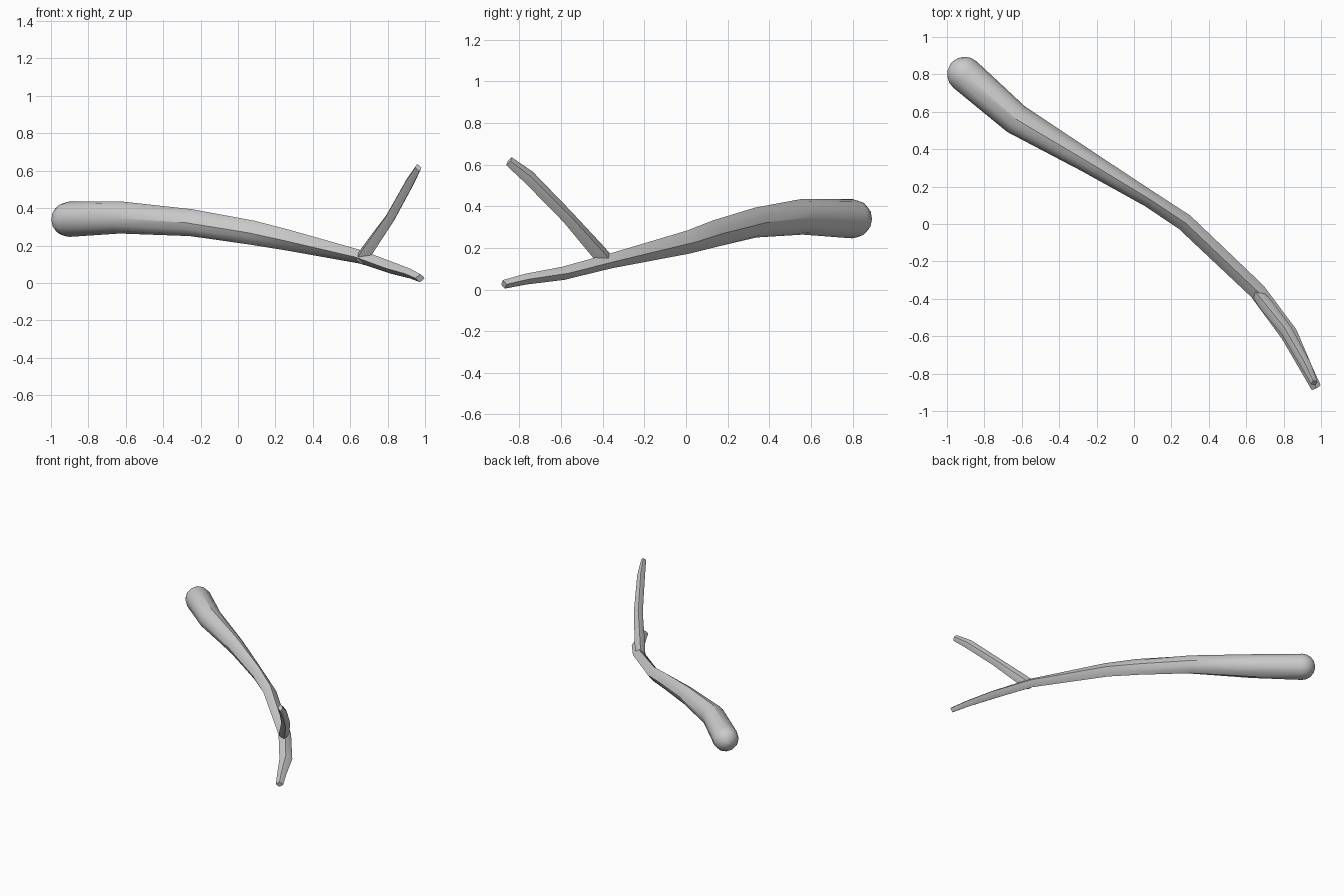
import bpy, bmesh, math
from mathutils import Vector

if "Cube" in bpy.data.objects:
    bpy.data.objects.remove(bpy.data.objects["Cube"])

SIDES = 12


def tube(name, stations):
    """Loft rings (x, y, z, half_width, half_height, facet) along a path.
    facet 0 = round section, 1 = four-sided section."""
    bm = bmesh.new()
    pts = [Vector(s[:3]) for s in stations]
    rings = []
    for i, (x, y, z, w, h, facet) in enumerate(stations):
        t = (pts[min(i + 1, len(pts) - 1)] - pts[max(i - 1, 0)]).normalized()
        side = t.cross(Vector((0, 0, 1))).normalized()
        up = side.cross(t).normalized()
        ring = []
        for k in range(SIDES):
            a = 2 * math.pi * k / SIDES
            c, s = math.cos(a), math.sin(a)
            # blend circle towards diamond
            d = 1 / (abs(c) + abs(s))
            r = 1 + (d - 1) * facet
            ring.append(bm.verts.new(pts[i] + side * (c * r * w) + up * (s * r * h)))
        rings.append(ring)
    for a, b in zip(rings, rings[1:]):
        for k in range(SIDES):
            n = (k + 1) % SIDES
            bm.faces.new((a[k], a[n], b[n], b[k]))
    bm.faces.new(rings[0])
    bm.faces.new(rings[-1])
    bmesh.ops.recalc_face_normals(bm, faces=bm.faces)
    me = bpy.data.meshes.new(name)
    bm.to_mesh(me)
    bm.free()
    ob = bpy.data.objects.new(name, me)
    bpy.context.collection.objects.link(ob)
    bpy.ops.object.select_all(action='DESELECT')
    ob.select_set(True)
    bpy.context.view_layer.objects.active = ob
    bpy.ops.object.shade_smooth_by_angle(angle=math.radians(30))
    return ob


# Rounded butt of the stick
R = 0.094
centre = Vector((-0.905, 0.80, 0.34))
back = Vector((-0.74, 0.67, -0.03)).normalized()
cap = []
for deg in (84, 62, 40, 20):
    a = math.radians(deg)
    p = centre + back * R * math.sin(a)
    cap.append((*p, R * math.cos(a), R * math.cos(a), 0))

# Main stick, flowing into the lower prong
tube("stick", cap + [
    (-0.905, 0.80, 0.34, 0.094, 0.094, 0),
    (-0.63, 0.56, 0.35, 0.083, 0.086, 0),
    (-0.25, 0.335, 0.322, 0.06, 0.072, 0.2),
    (0.08, 0.135, 0.268, 0.045, 0.065, 0.6),
    (0.27, 0.01, 0.228, 0.047, 0.056, 0.8),
    (0.66, -0.36, 0.138, 0.045, 0.036, 0.8),
    (0.83, -0.59, 0.078, 0.046, 0.032, 0.8),
    (0.92, -0.77, 0.05, 0.033, 0.026, 0.8),
    (0.974, -0.875, 0.025, 0.027, 0.021, 0.8),
])

# Upper prong of the fork
tube("upper_prong", [
    (0.655, -0.37, 0.125, 0.03, 0.04, 0.8),
    (0.70, -0.425, 0.185, 0.037, 0.042, 0.8),
    (0.815, -0.57, 0.35, 0.032, 0.034, 0.8),
    (0.92, -0.755, 0.54, 0.028, 0.034, 0.8),
    (0.964, -0.85, 0.616, 0.018, 0.024, 0.8),
])
